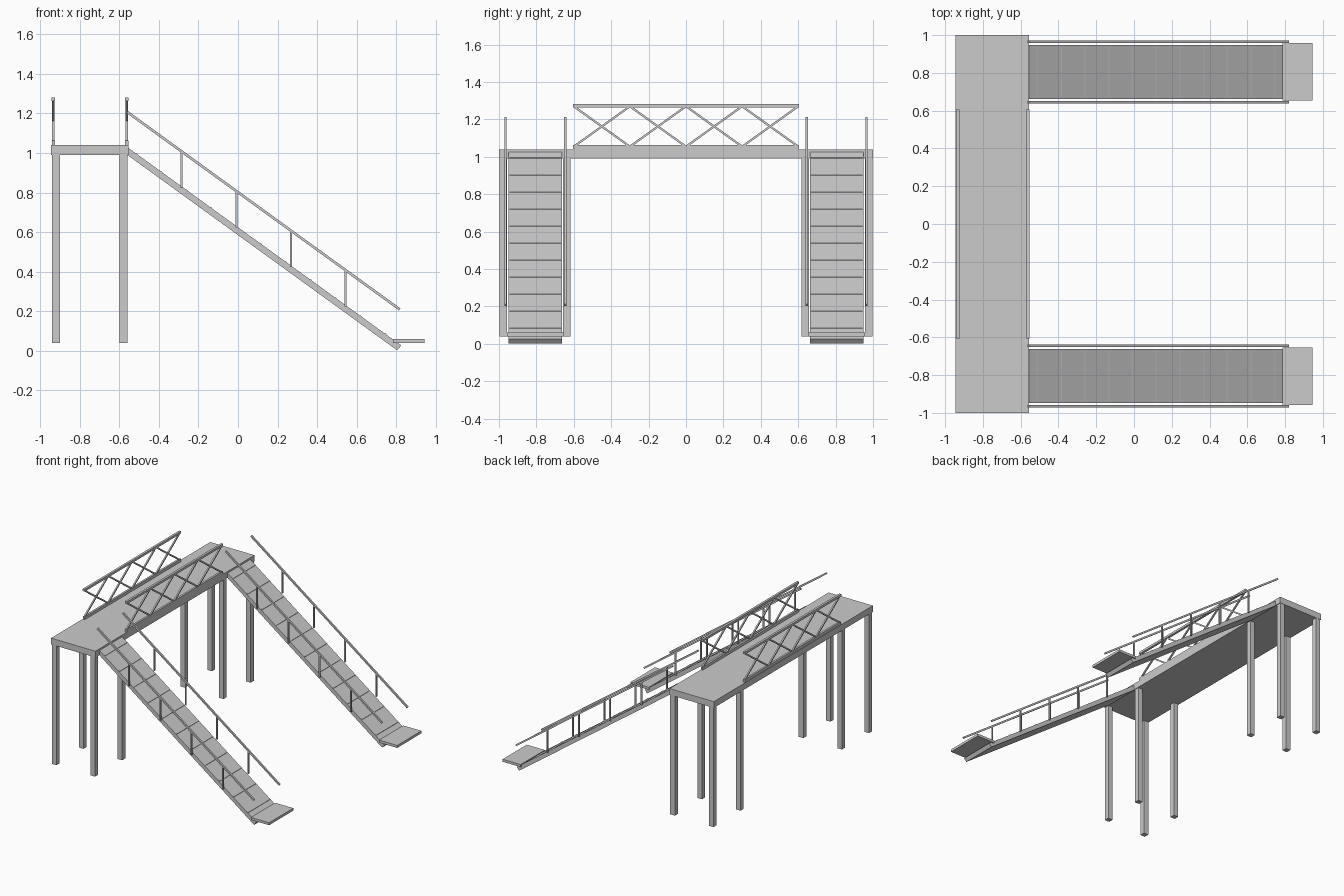
import bpy, math
from mathutils import Vector

if "Cube" in bpy.data.objects:
    bpy.data.objects.remove(bpy.data.objects["Cube"])

grey = bpy.data.materials.new("concrete_grey")
grey.diffuse_color = (0.6, 0.6, 0.6, 1)
grey.use_nodes = True
grey.node_tree.nodes["Principled BSDF"].inputs["Base Color"].default_value = grey.diffuse_color


def make(name, verts, faces):
    me = bpy.data.meshes.new(name)
    me.from_pydata(verts, [], faces)
    me.materials.append(grey)
    ob = bpy.data.objects.new(name, me)
    bpy.context.collection.objects.link(ob)
    return ob


def prism(name, profile, y0, y1):
    """Extrude an x-z profile (clockwise seen from the front) along y."""
    n = len(profile)
    verts = [(x, y0, z) for x, z in profile] + [(x, y1, z) for x, z in profile]
    faces = [tuple(reversed(range(n))), tuple(range(n, 2 * n))]
    faces += [(i, (i + 1) % n, n + (i + 1) % n, n + i) for i in range(n)]
    return make(name, verts, faces)


def box(name, x0, x1, y0, y1, z0, z1):
    return prism(name, [(x0, z1), (x1, z1), (x1, z0), (x0, z0)], y0, y1)


def bar(name, a, b, t):
    """Square bar of thickness t from a to b."""
    a, b = Vector(a), Vector(b)
    d = b - a
    c = box(name, -t / 2, t / 2, -t / 2, t / 2, -d.length / 2, d.length / 2)
    side = Vector((1, 0, 0)) if abs(d.x) < 1e-6 else Vector((0, 1, 0))
    d.normalize()
    other = d.cross(side)
    for v in c.data.vertices:
        v.co = (a + b) / 2 + side * v.co.x + other * v.co.y + d * v.co.z
    return c


SLOPE = -0.724


def ramp_z(x):
    return 1.03 + SLOPE * (x + 0.56)


# deck
box("bridge_deck", -0.945, -0.555, -1, 1, 0.99, 1.04)

# lattice parapets on both long edges of the deck
for x in (-0.934, -0.563):
    box("parapet_top_rail", x - 0.009, x + 0.009, -0.605, 0.605, 1.264, 1.282)
    box("parapet_bottom_rail", x - 0.008, x + 0.008, -0.605, 0.605, 1.04, 1.063)
    for i in range(4):
        y0, y1 = -0.6 + 0.3 * i, -0.3 + 0.3 * i
        bar("lattice_brace", (x, y0, 1.055), (x, y1, 1.27), 0.011)
        bar("lattice_brace", (x, y0, 1.27), (x, y1, 1.055), 0.011)

for s in (-1, 1):
    yc = 0.805 * s
    # support legs
    for x in (-0.92, -0.58):
        for y in (0.978 * s, 0.637 * s):
            box("support_leg", x - 0.02, x + 0.02, y - 0.02, y + 0.02, 0.04, 0.99)

    # sloping stair flight
    prism("stair_flight", [(-0.565, ramp_z(-0.565)), (0.826, ramp_z(0.826)),
                           (0.805, 0.002), (-0.565, 0.994)], yc - 0.143, yc + 0.143)
    # thin step nosings
    for k in range(11):
        x = -0.508 + 0.1258 * k
        z = ramp_z(x)
        prism("step_nosing", [(x - 0.008, z + 0.008), (x, z + 0.003),
                              (x, z - 0.004), (x - 0.008, z)], yc - 0.138, yc + 0.138)
    # foot landing
    box("foot_landing", 0.785, 0.944, yc - 0.152, yc + 0.152, 0.04, 0.06)

    # handrails and posts
    for y in (yc - 0.16, yc + 0.16):
        bar("stair_handrail", (-0.56, y, 1.207), (0.818, y, 0.209), 0.013)
        for x in (-0.285, -0.008, 0.267, 0.543):
            box("handrail_post", x - 0.005, x + 0.005, y - 0.005, y + 0.005,
                ramp_z(x) - 0.008, ramp_z(x) + 0.175)
